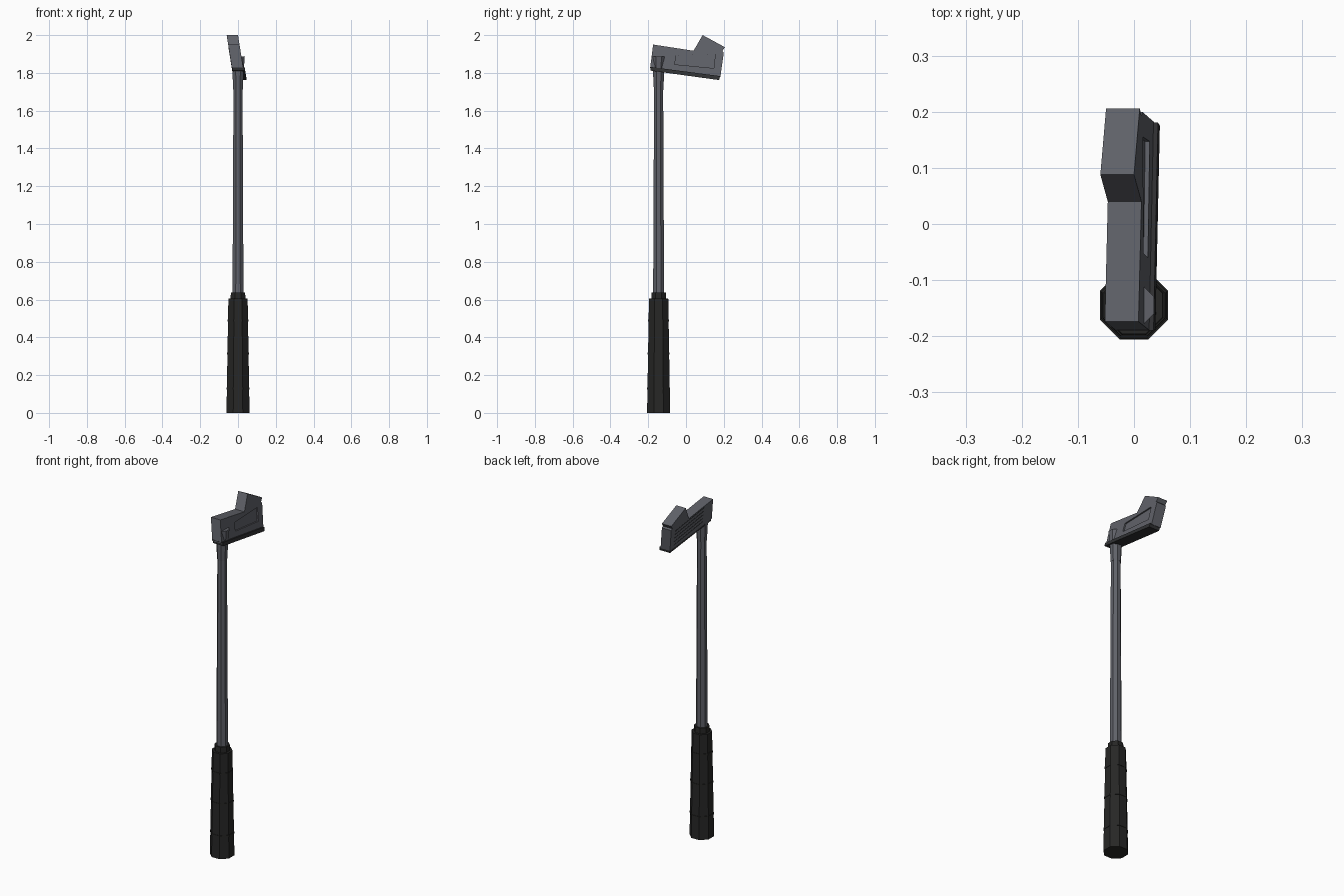
import bpy, bmesh, math

cube = bpy.data.objects.get("Cube")
if cube:
    bpy.data.objects.remove(cube)


def material(name, color):
    m = bpy.data.materials.new(name)
    m.use_nodes = True
    m.diffuse_color = (*color, 1)
    m.node_tree.nodes["Principled BSDF"].inputs["Base Color"].default_value = (*color, 1)
    return m


STEEL = material("grey steel", (0.115, 0.12, 0.14))
RUBBER = material("black rubber", (0.02, 0.02, 0.019))
DARK = material("dark steel", (0.03, 0.031, 0.033))

SHAFT_Y = -0.145
LEAN = 0.16      # sideways lean of the head per unit of height
THICK = 0.06     # head thickness


def finish(name, bm, mat):
    bmesh.ops.recalc_face_normals(bm, faces=bm.faces)
    mesh = bpy.data.meshes.new(name)
    bm.to_mesh(mesh)
    bm.free()
    mesh.materials.append(mat)
    ob = bpy.data.objects.new(name, mesh)
    bpy.context.scene.collection.objects.link(ob)
    return ob


def stack(name, profile, mat, sides=8):
    """Eight-sided turned part; profile is (flat-to-flat half width, height)."""
    bm = bmesh.new()
    rings = []
    for half, z in profile:
        r = half / math.cos(math.pi / sides)
        angles = [(i + 0.5) * math.tau / sides for i in range(sides)]
        rings.append([bm.verts.new((r * math.cos(a), SHAFT_Y + r * math.sin(a), z)) for a in angles])
    for low, high in zip(rings, rings[1:]):
        for i in range(sides):
            j = (i + 1) % sides
            bm.faces.new((low[i], low[j], high[j], high[i]))
    bm.faces.new(rings[0])
    bm.faces.new(rings[-1])
    return finish(name, bm, mat)


def leaning_slab(name, outline, start, end, mat):
    """Side outline (y, z) extruded across the head, following its lean."""
    bm = bmesh.new()
    sides = []
    for offset in (start, end):
        sides.append([bm.verts.new((-0.06 + LEAN * (2 - z) + offset, y, z)) for y, z in outline])
        bm.faces.new(sides[-1])
    n = len(outline)
    for i in range(n):
        j = (i + 1) % n
        bm.faces.new((sides[0][i], sides[0][j], sides[1][j], sides[1][i]))
    return finish(name, bm, mat)


# Grip with raised bands and a narrow collar
stack("grip", [(0.061, 0), (0.051, 0.605)], RUBBER)
stack("grip_collar", [(0.039, 0.6), (0.038, 0.637)], RUBBER)
for i, z in enumerate((0.13, 0.315, 0.49)):
    half = 0.063 - 0.0165 * z
    stack(f"grip_band_{i + 1}", [(half, z - 0.005), (half, z + 0.005)], RUBBER)

# Shaft and flared socket
stack("shaft", [(0.029, 0.63), (0.024, 1.72)], STEEL)
stack("socket", [(0.025, 1.71), (0.030, 1.81), (0.036, 1.887)], STEEL)

# Head with raised toe and a small notch at its end
head = leaning_slab("head", [
    (-0.19, 1.825), (-0.174, 1.95), (0.04, 1.917), (0.088, 2.0), (0.206, 1.936),
    (0.192, 1.916), (0.200, 1.908), (0.182, 1.778)], 0, THICK, STEEL)

# Shallow pocket in the back of the head
pocket = leaning_slab("pocket_cutter", [
    (-0.06, 1.845), (-0.052, 1.893), (0.155, 1.90), (0.147, 1.825)],
    THICK - 0.008, THICK + 0.02, STEEL)
pocket.hide_render = True
pocket.hide_viewport = True
cut = head.modifiers.new("pocket", "BOOLEAN")
cut.operation = "DIFFERENCE"
cut.solver = "EXACT"
cut.object = pocket

# Sole with a ledge behind the head
leaning_slab("sole", [
    (-0.19, 1.832), (-0.188, 1.812), (0.175, 1.762), (0.181, 1.783)],
    0.002, THICK + 0.008, DARK)

# Score lines on the striking face
for i in range(5):
    rise = 0.022 * (i + 0.6)
    heel, toe = 1.825 + rise, 1.785 + rise
    leaning_slab(f"score_line_{i + 1}", [
        (-0.10, heel), (0.155, toe), (0.155, toe + 0.005), (-0.10, heel + 0.005)],
        -0.001, 0.002, DARK)
